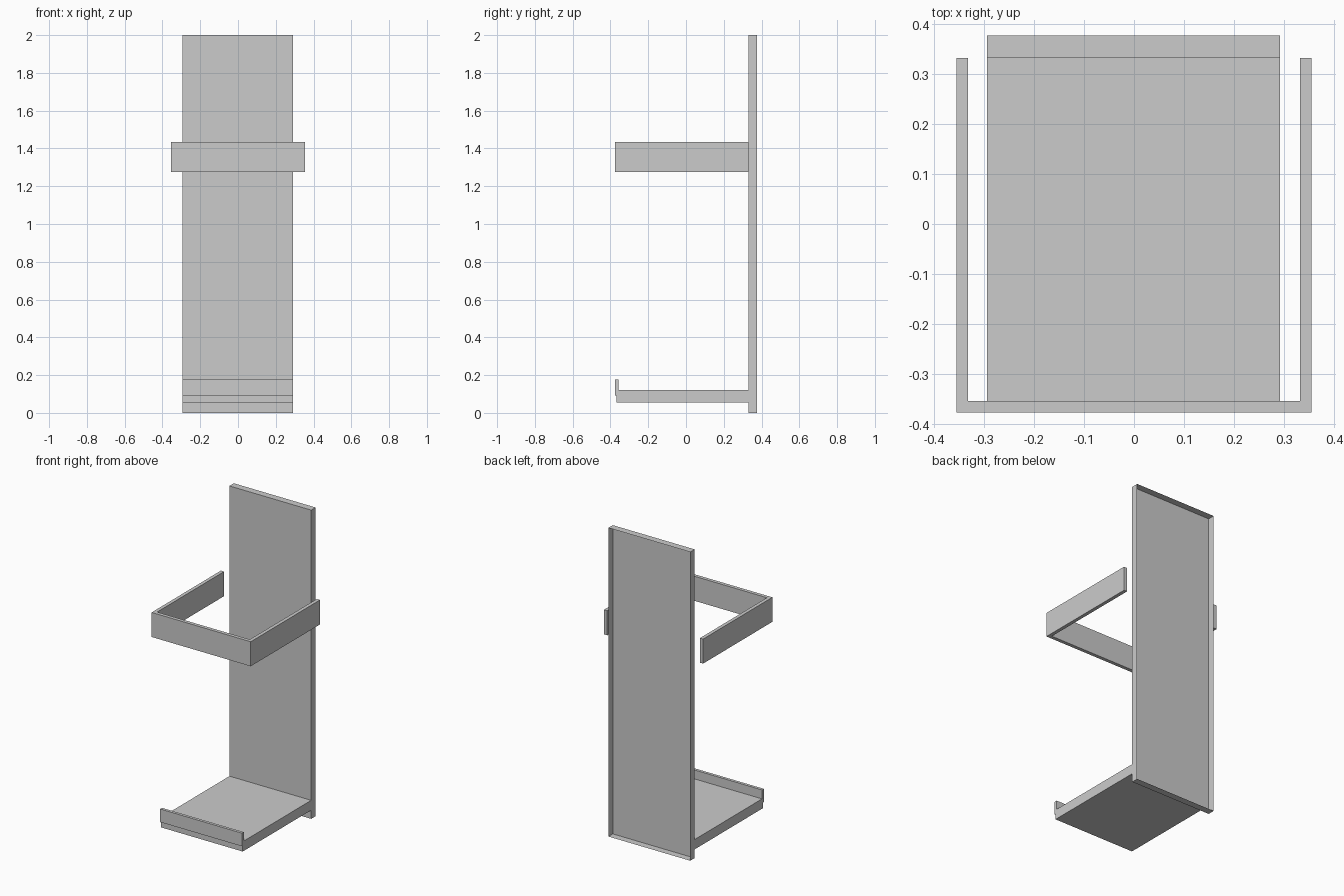
import bpy, bmesh
from mathutils import Vector

if "Cube" in bpy.data.objects:
    bpy.data.objects.remove(bpy.data.objects["Cube"])


def extrude_profile(name, pts, offset):
    """Closed prism from a planar outline; returns its object."""
    bm = bmesh.new()
    face = bm.faces.new([bm.verts.new(p) for p in pts])
    ext = bmesh.ops.extrude_face_region(bm, geom=[face], use_keep_orig=True)
    verts = [g for g in ext["geom"] if isinstance(g, bmesh.types.BMVert)]
    bmesh.ops.translate(bm, verts=verts, vec=Vector(offset))
    bmesh.ops.recalc_face_normals(bm, faces=bm.faces)
    return finish(name, bm)


def finish(name, bm):
    mesh = bpy.data.meshes.new(name)
    bm.to_mesh(mesh)
    bm.free()
    obj = bpy.data.objects.new(name, mesh)
    bpy.context.collection.objects.link(obj)
    return obj


X0, X1 = -0.294, 0.292        # panel and shelf sides
BACK, WALL, FRONT = 0.377, 0.332, -0.377
LOW, HIGH = 0.056, 0.12       # shelf underside and top

# Back panel: shallow tray, open at the rear
panel = extrude_profile("back_panel", [(X0, WALL, 0), (X1, WALL, 0), (X1, WALL, 2), (X0, WALL, 2)],
                        (0, BACK - WALL, 0))
bm = bmesh.new()
bm.from_mesh(panel.data)
rear = [f for f in bm.faces if f.calc_center_median().y > BACK - 0.001]
bmesh.ops.delete(bm, geom=rear, context='FACES_ONLY')
# Seams in the front sheet where the shelf meets it
for z in (LOW, HIGH):
    sheet = [f for f in bm.faces if f.calc_center_median().y < WALL + 0.001]
    edges = {e for f in sheet for e in f.edges}
    verts = {v for f in sheet for v in f.verts}
    bmesh.ops.bisect_plane(bm, geom=sheet + list(edges) + list(verts),
                           plane_co=(0, 0, z), plane_no=(0, 0, 1))
bm.to_mesh(panel.data)
bm.free()

# Foot shelf with an upturned front lip
shelf = extrude_profile("shelf_with_lip", [
    (X0, WALL, LOW), (X0, -0.369, LOW), (X0, -0.369, 0.093), (X0, FRONT, 0.093),
    (X0, FRONT, 0.178), (X0, -0.358, 0.178), (X0, -0.358, HIGH), (X0, WALL, HIGH)],
    (X1 - X0, 0, 0))
# The panel already closes the rear of the shelf
bm = bmesh.new()
bm.from_mesh(shelf.data)
rear = [f for f in bm.faces if f.calc_center_median().y > WALL - 0.001]
bmesh.ops.delete(bm, geom=rear, context='FACES_ONLY')
bm.to_mesh(shelf.data)
bm.free()

# U-shaped guard rail
W, T = 0.355, 0.023
half = [(W, WALL), (W, FRONT), (-W, FRONT), (-W, WALL)]
inner = [(-W + T, WALL), (-W + T, FRONT + T), (W - T, FRONT + T), (W - T, WALL)]
extrude_profile("guard_rail", [(x, y, 1.276) for x, y in half + inner], (0, 0, 0.159))
